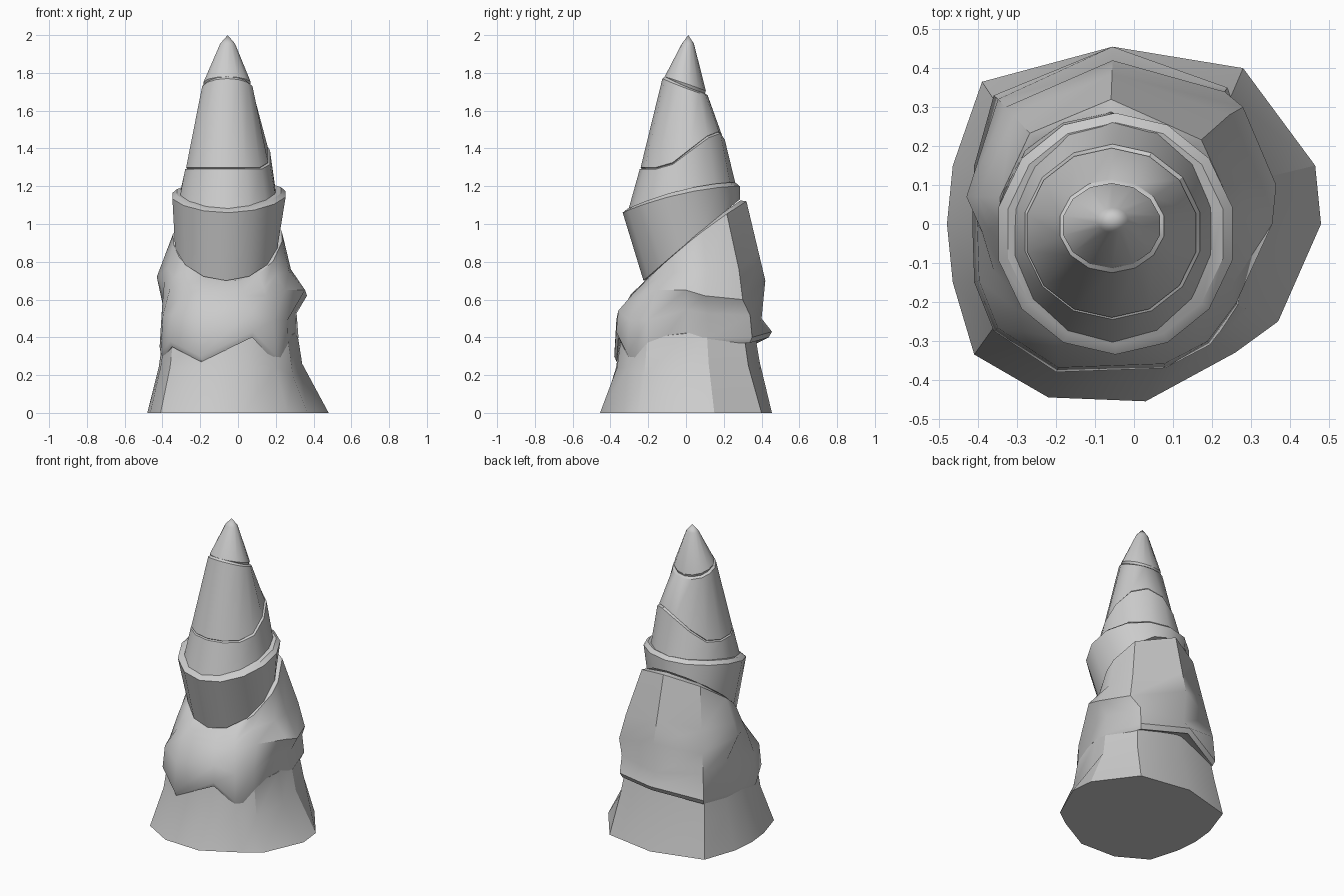
import bpy, bmesh
from math import sin, cos, pi, radians, atan2

if "Cube" in bpy.data.objects:
    bpy.data.objects.remove(bpy.data.objects["Cube"])

ANGLES = [2 * pi * i / 14 + pi / 2 for i in range(14)]


def ring(x, y, z, angles=ANGLES):
    """Oval from x/y extents; z = heights at right, back, left, front."""
    cx, cy = sum(x) / 2, sum(y) / 2
    rx, ry = (x[1] - x[0]) / 2, (y[1] - y[0]) / 2
    r, b, l, f = z
    return [(cx + rx * cos(a), cy + ry * sin(a),
             (r + b + l + f) / 4 + (r - l) / 2 * cos(a) + (b - f) / 2 * sin(a)
             + (r + l - b - f) / 4 * cos(2 * a)) for a in angles]


def peaked(x, y, dz=0.0):
    """Oval whose rim is level except for a tall lobe at back right."""
    pts = ring(x, y, (0,) * 4)
    return [(p[0], p[1], 1.29 + dz + .19 * max(0, cos(a - radians(62))) ** 1.5)
            for p, a in zip(pts, ANGLES)]


def inset(pts, s, dz=0.0):
    n = len(pts)
    cx, cy = sum(p[0] for p in pts) / n, sum(p[1] for p in pts) / n
    return [(cx + (p[0] - cx) * s, cy + (p[1] - cy) * s, p[2] + dz) for p in pts]


def mix(a, b, t):
    return [tuple(u + (v - u) * t for u, v in zip(p, q)) for p, q in zip(a, b)]


def loft(name, rings, apex=None, smooth=30):
    bm = bmesh.new()
    rows = [[bm.verts.new(p) for p in r] for r in rings]
    n = len(rows[0])
    for a, b in zip(rows, rows[1:]):
        for i in range(n):
            j = (i + 1) % n
            bm.faces.new((a[i], a[j], b[j], b[i]))
    bm.faces.new(rows[0][::-1])
    if apex:
        top = bm.verts.new(apex)
        for i in range(n):
            bm.faces.new((rows[-1][i], rows[-1][(i + 1) % n], top))
    else:
        bm.faces.new(rows[-1])
    bmesh.ops.recalc_face_normals(bm, faces=bm.faces)
    me = bpy.data.meshes.new(name)
    bm.to_mesh(me)
    bm.free()
    ob = bpy.data.objects.new(name, me)
    bpy.context.collection.objects.link(ob)
    bpy.ops.object.select_all(action='DESELECT')
    bpy.context.view_layer.objects.active = ob
    ob.select_set(True)
    bpy.ops.object.shade_smooth_by_angle(angle=radians(smooth))


# Irregular faceted foot
foot = [(.48, 0, 0), (.465, .15, 0), (.28, .40, 0), (-.055, .455, 0), (-.39, .365, 0),
        (-.465, .15, 0), (-.48, 0, 0), (-.465, -.15, 0), (-.41, -.335, 0),
        (-.22, -.445, 0), (.03, -.455, 0), (.26, -.33, 0), (.37, -.25, 0)]
foot_top = [(.33, 0, .22), (.34, .12, .26), (.25, .33, .25), (-.055, .39, .27), (-.36, .32, .25),
            (-.41, .15, .24), (-.42, 0, .24), (-.41, -.15, .24), (-.36, -.265, .24),
            (-.2, -.37, .24), (.06, -.365, .24), (.2, -.31, .24), (.29, -.22, .2)]
loft("foot", [foot, foot_top, inset(foot_top, .92, .2)])

# Lower layer: zigzag hem, bulging middle, tilted upper rim
hem = [(.30, 0, .40), (.32, .12, .40), (.24, .35, .40), (-.055, .455, .43), (-.36, .33, .37),
       (-.41, .15, .36), (-.415, 0, .35), (-.41, -.15, .32), (-.36, -.275, .38),
       (-.2, -.38, .30), (.08, -.37, .43), (.195, -.31, .31), (.27, -.21, .27)]
bulge = [(.355, 0, .65), (.365, .10, .62), (.28, .30, .60), (-.055, .42, .70), (-.33, .30, .66),
         (-.43, .07, .72), (-.39, -.02, .70), (-.36, -.12, .66), (-.30, -.22, .62),
         (-.2, -.29, .63), (.03, -.29, .62), (.15, -.25, .62), (.25, -.16, .65)]
dirs = [atan2(p[1] - .04, p[0] + .05) for p in bulge]
rim = ring((-.345, .235), (-.225, .32), (.93, 1.12, .93, .69), dirs)
waist = [(a[0] * .97, a[1] * .97, .42 * a[2] + .58 * b[2]) for a, b in zip(hem, bulge)]
waist[3] = (-.055, .40, .5)
shoulder = mix(bulge, rim, .35)
shoulder[:3] = [(.27, 0, .75), (.28, .11, .76), (.245, .28, .76)]
shoulder[12] = (.20, -.13, .73)
loft("lower_layer", [inset(hem, .86, -.01), inset(hem, .965, -.03), hem, waist, bulge,
                     shoulder, rim, inset(rim, .9, .005)], smooth=42)

# Slanted band
low = ring((-.34, .215), (-.225, .285), (.92, 1.13, .92, .70))
high = ring((-.355, .26), (-.335, .285), (1.16, 1.20, 1.15, 1.06))
loft("slanted_band", [inset(low, .85), low, high, inset(high, .92, .02)])

# Collar
low = ring((-.325, .215), (-.315, .275), (1.10, 1.16, 1.10, 1.04))
high = peaked((-.285, .175), (-.245, .205))
loft("collar", [low, high, inset(high, .9, .01)])

# Upper cone
low = peaked((-.28, .165), (-.24, .195), .01)
high = ring((-.193, .08), (-.125, .115), (1.72, 1.68, 1.72, 1.77))
loft("upper_cone", [inset(low, .9, -.02), low, high, inset(high, .9, .01)])

# Tip
low = ring((-.185, .07), (-.113, .105), (1.745, 1.705, 1.745, 1.78))
loft("tip", [inset(low, .9, -.03), low,
             ring((-.095, -.015), (-.022, .042), (1.955,) * 4)], (-.055, .012, 2.0))
